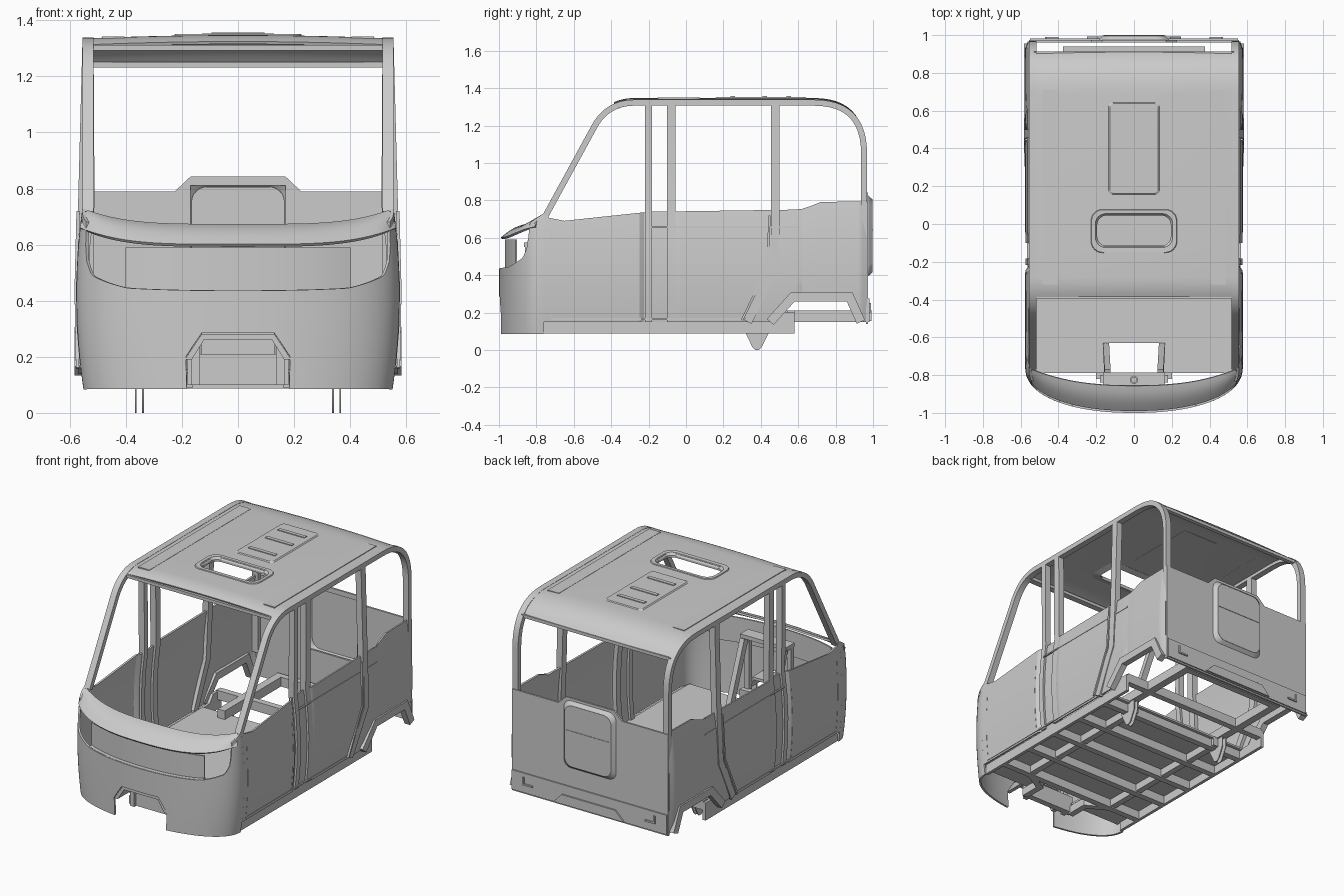
import bpy, bmesh, math
from mathutils import Vector as V

if "Cube" in bpy.data.objects:
    bpy.data.objects.remove(bpy.data.objects["Cube"])


def mk(name, verts, faces, mirror=False, thick=0):
    bm = bmesh.new()
    vs = [bm.verts.new(v) for v in verts]
    for f in faces:
        bm.faces.new([vs[i] for i in f])
    bmesh.ops.recalc_face_normals(bm, faces=bm.faces)
    me = bpy.data.meshes.new(name)
    bm.to_mesh(me)
    bm.free()
    ob = bpy.data.objects.new(name, me)
    bpy.context.collection.objects.link(ob)
    if thick:
        m = ob.modifiers.new("solid", 'SOLIDIFY')
        m.thickness, m.offset = thick, 0
    if mirror:
        m = ob.modifiers.new("mirror", 'MIRROR')
        m.use_mirror_merge = False
    return ob


def surf(name, f, us, vs, thick=.012, mirror=False, skip=None):
    n = len(vs)
    faces = [(i*n+j, (i+1)*n+j, (i+1)*n+j+1, i*n+j+1)
             for i in range(len(us)-1) for j in range(n-1)
             if not (skip and skip((us[i]+us[i+1])/2, (vs[j]+vs[j+1])/2))]
    return mk(name, [f(u, v) for u in us for v in vs], faces, mirror, thick)


def box(name, x0, x1, y0, y1, z0, z1, mirror=False):
    v = [(x, y, z) for x in (x0, x1) for y in (y0, y1) for z in (z0, z1)]
    return mk(name, v, [(0, 1, 3, 2), (4, 6, 7, 5), (0, 4, 5, 1),
                        (2, 3, 7, 6), (0, 2, 6, 4), (1, 5, 7, 3)], mirror)


def loft(name, loops, closed=False, caps=True, mirror=False):
    n, k = len(loops[0]), len(loops)
    faces = [(a*n+i, a*n+(i+1) % n, (a+1) % k*n+(i+1) % n, (a+1) % k*n+i)
             for a in range(k if closed else k-1) for i in range(n)]
    if caps and not closed:
        faces += [tuple(range(n)), tuple(range((k-1)*n, k*n))]
    return mk(name, [p for l in loops for p in l], faces, mirror)


def sweep(name, path, sh, nh, side=(1, 0, 0), mirror=True):
    """Rectangular bar along a path, mitred at the corners."""
    p, s, loops = [V(q) for q in path], V(side), []
    for i, q in enumerate(p):
        a = (q-p[max(i-1, 0)]).normalized()
        b = (p[min(i+1, len(p)-1)]-q).normalized()
        t = (a+b).normalized()
        n = t.cross(s).normalized()*nh/max(t.dot(b if b.length else a), .5)
        loops.append([q+s*sh+n, q-s*sh+n, q-s*sh-n, q+s*sh-n])
    return loft(name, loops, mirror=mirror)


def prism_x(name, pts, x0, x1, mirror=True):
    return loft(name, [[(x, y, z) for y, z in pts] for x in (x0, x1)], mirror=mirror)


def lerp(tab, x):
    if x <= tab[0][0]:
        return tab[0][1]
    for (a, c), (b, d) in zip(tab, tab[1:]):
        if x <= b:
            return c+(d-c)*(x-a)/(b-a)
    return tab[-1][1]


def lin(a, b, n):
    return [a+(b-a)*i/n for i in range(n+1)]


def rrect(hx, y0, y1, r, n=6):
    out = []
    for k, (cx, cy) in enumerate([(hx-r, y1-r), (r-hx, y1-r), (r-hx, y0+r), (hx-r, y0+r)]):
        for a in lin(k*math.pi/2, (k+1)*math.pi/2, n):
            out.append((cx+r*math.cos(a), cy+r*math.sin(a)))
    return out


def bez(a, b, c, n=12):
    a, b, c = V(a), V(b), V(c)
    return [tuple(a*(1-t)**2+b*2*t*(1-t)+c*t*t) for t in lin(0, 1, n)]


W = lambda z: .576-.22*(z-.42)**2      # body half width at height z
E = 2/2.2                              # superellipse exponent of the nose

# --- side panels with wheel arch cut and pillar recesses
top = [(-.76, .73), (-.73, .705), (-.65, .69), (-.2, .738), (.62, .75), (.72, .79), (1, .795)]
bot = [(.48, .15), (.57, .3), (.87, .3), (.945, .15)]
rec = [(-.25, 0), (-.225, -.016), (-.08, -.016), (-.05, 0), (.93, 0), (.965, -.014)]
ys = sorted(lin(-.76, .965, 40)+[p[0] for p in top[1:-1]+bot+rec[:-1]])


def side(y, v):
    b = lerp(bot, y)
    z = b+(lerp(top, y)-b)*v
    return (W(z)+lerp(rec, y)-.006, y, z)


surf("side_panel", side, ys, lin(0, 1, 12), mirror=True)


# --- wraparound front cowl with front wheel cutout and lamp openings
zb = [(0, .285), (.13, .285), (.189, .2), (.19, .085)]
zt = [(-1, .435), (-.94, .445), (-.87, .49), (-.845, .55), (-.832, .68), (-.76, .73)]
keys = [math.asin((x/.57)**1.1) for x in (.13, .189, .19)]
ts = sorted(lin(-math.pi/2, math.pi/2, 80)+keys+[-k for k in keys])


def cowl(t, v):
    s = math.sin(t)
    x = math.copysign(abs(s)**E, s)*.57
    y = -.76-.234*max(math.cos(t), 0)**E
    b = lerp(zb, round(abs(x), 5))
    z = b+(lerp(zt, y)-b)*v
    return (x/.57*(W(z)-.006), y, z)


nose = lambda x: -.76-.234*(1-min(abs(x)/.57, 1)**2.2)**(1/2.2)
surf("front_cowl", cowl, ts, lin(0, 1, 12))

# recessed lamp strip, its shelf, and the hood
xs = lin(-.4, .4, 24)
surf("lamp_strip", lambda x, v: (x, nose(x)+.03, .43+.16*v), xs, lin(0, 1, 3), .01)
surf("lamp_shelf", lambda x, v: (x, nose(x)+.035*v, lerp(zt, nose(x))-.003), xs, [0, 1], .008)


def hood(x, v):
    k = abs(x)/.56
    y0, z0 = nose(x)+.008, .597+.06*k**4
    y1, z1 = -.855+.085*k**2.5, .668+.05*k**4
    return (x*(1-.04*v), y0+(y1-y0)*v, z0+(z1-z0)*v+.012*math.sin(math.pi*v))


surf("hood", hood, lin(-.56, .56, 40), lin(0, 1, 8))

# --- main side hoops: windscreen pillar, roof rail and rear pillar
arc = [(-.755, .71)]+bez((-.488, 1.198), (-.42, 1.32), (-.28, 1.322)) + \
    bez((.685, 1.322), (.952, 1.322), (.952, 1.05))+[(.952, .75), (.952, .3)]
sweep("side_hoop", [(.535, y, z) for y, z in arc], .02, .016)

# --- roof skin with hatch opening
cut = [(y, 1.322) for y in (-.12, .05)]
prof = [p for p in arc if -.4 < p[0] < .92 and p[1] > 1.22]
prof = sorted(prof+cut)
rz = lambda x, y: lerp(prof, y)+.008+.012*(1-(x/.55)**2)
surf("roof", lambda x, y: (x, y, rz(x, y)), sorted(lin(-.55, .55, 16)+[-.2, .2]),
     [p[0] for p in prof], .01, skip=lambda x, y: abs(x) < .2 and -.12 < y < .05)
ring = [(.232, -.157, .082, .06, 1.335), (.225, -.15, .075, .06, 1.351),
        (.205, -.125, .055, .055, 1.35), (.195, -.115, .045, .05, 1.335), (.195, -.115, .045, .05, 1.322)]
loft("roof_opening_rim", [[(x, y, z) for x, y in rrect(h, a, b, r)] for h, a, b, r, z in ring], closed=True)
loft("roof_raised_panel", [[(x, y, z) for x, y in rrect(h, .4-d, .4+d, .025)]
     for h, d, z in ((.137, .247, 1.335), (.137, .247, 1.344), (.128, .238, 1.352))])
for y in (.25, .42, .55):
    box("roof_vent_slat", -.095, .095, y-.012, y+.012, 1.345, 1.357)
box("roof_side_strip", .405, .485, -.32, .71, 1.33, 1.342, True)
box("front_header", -.53, .53, -.395, -.355, 1.292, 1.312)
box("rear_header", -.53, .53, .885, .912, 1.232, 1.252)

# --- door pillars
for nm, y, h in (("front", -.2, .018), ("middle", -.078, .023)):
    sweep(nm+"_door_pillar", [(W(z)-.022 if z < .9 else .535, y, z)
          for z in (.15, .3, .45, .6, .74, 1.315)], .02, h)
sweep("rear_door_pillar", [(.55, .33, .15), (.563, .475, .43), (.55, .478, .75), (.535, .478, 1.315)], .02, .023)
sweep("rear_door_edge", [(.572, .30, .16), (.577, .435, .44), (.57, .447, .72)], .006, .006)
# door outlines and belt crease
sweep("belt_crease", [(W(.655)-.002, -.19, .655), (W(.655)-.002, .61, .655)], .005, .004)
for y in (-.72, -.26):
    sweep("door_outline", [(W(z)-.002, y, z) for z in (.16, .3, .45, .62)], .004, .004)
sweep("door_outline_bottom", [(W(.165)-.002, -.72, .165), (W(.165)-.002, .3, .165)], .005, .005)

# --- wheel arch flares and sills
sweep("wheel_arch_flare", [(.563, .45, .15), (.563, .57, .283), (.563, .875, .283), (.563, .935, .15)], .02, .024)
prism_x("sill", [(-.76, .087), (.58, .087), (.58, .2), (.5, .2), (.46, .15), (-.76, .15)], .525, .545)

# --- rear panel with hollow hatch bulge
rtop = [(.17, .842), (.225, .79)]
rows = [.14, .41, .81, 1]
surf("rear_panel", lambda x, v: (x, .968, v if v < .5 else
     (min(.81, lerp(rtop, abs(x))-.02) if v < .9 else lerp(rtop, abs(x)))),
     [-.555, -.225, -.17, .17, .225, .555], rows, .012,
     skip=lambda x, v: abs(x) < .17 and .41 < v < .81)
o = loft("rear_hatch", [[(x, y, z) for x, z in rrect(h, .61-d, .61+d, r)] for h, d, r, y in
         ((.188, .218, .05, .963), (.185, .215, .05, .975), (.165, .195, .055, .997))], caps=False)
loft("rear_hatch_skin", [[(x, y, z) for x, z in rrect(.166, .414, .806, .055)] for y in (.99, .997)])
box("rear_hatch_seam", -.16, .16, .995, 1.0, .638, .644)
box("rear_bumper", -.55, .55, .968, .982, .15, .275)
loft("rear_bumper_plate", [[(-.25, y, .155), (.25, y, .155), (.19, y, .215), (-.19, y, .215)] for y in (.975, .992)])
box("rear_bumper_tab", .4, .47, .975, .99, .2, .21, True)
box("rear_bumper_tab_leg", .46, .47, .975, .99, .2, .25, True)

# --- floor around the front wheel well
box("floor_main", -.53, .53, -.63, .4, .142, .155)
box("floor_front", .16, .53, -.79, -.63, .142, .155, True)
# --- underfloor chassis
for y in (-.6, -.36, -.12, .12, .36):
    box("cross_member", -.53, .53, y-.02, y+.02, .087, .142)
box("long_member", .3, .34, -.6, .4, .095, .142, True)
sweep("front_diagonal", [(.32, -.6, .115), (.18, -.68, .115), (.18, -.82, .115)], .025, .02, (0, 0, 1))
box("front_cross_member", -.18, .18, -.84, -.8, .1, .21)
box("rear_rail", .325, .375, .33, .94, .15, .21, True)
box("rear_cross_member", -.36, .36, .9, .94, .15, .21)
box("rear_mid_member", -.53, .53, .54, .58, .15, .21)
tab = [(.32, .15), (.32, .087), (.355, .015), (.37, 0), (.39, 0), (.405, .015), (.44, .087), (.44, .15)]
for x in (.336, .362):
    prism_x("spring_hanger", tab, x, x+.006)

# --- steering tower
sweep("tower_leg", [(.148, -.65, .15), (.14, -.79, .55)], .016, .022)
box("tower_front_leg", .135, .165, -.86, -.83, .1, .57, True)
box("tower_top", -.165, .165, -.865, -.785, .55, .575)
circ = lambda r, z: [(r*math.cos(a*math.pi/8), -.825+r*math.sin(a*math.pi/8), z) for a in range(16)]
loft("steering_collar", [circ(.022, .57), circ(.022, .585), circ(.013, .585), circ(.013, .57)], closed=True)
loft("wheel_tunnel", [[(x, y, z) for x, z in ((-.19, .19), (-.13, .28), (.13, .28), (.19, .19),
     (.165, .19), (.12, .262), (-.12, .262), (-.165, .19))] for y in (-.985, -.86)])

# bake modifiers and shade smooth across gentle bends
bpy.ops.object.select_all(action='SELECT')
bpy.context.view_layer.objects.active = o
bpy.ops.object.convert(target='MESH')
bpy.ops.object.shade_smooth_by_angle(angle=math.radians(28))
